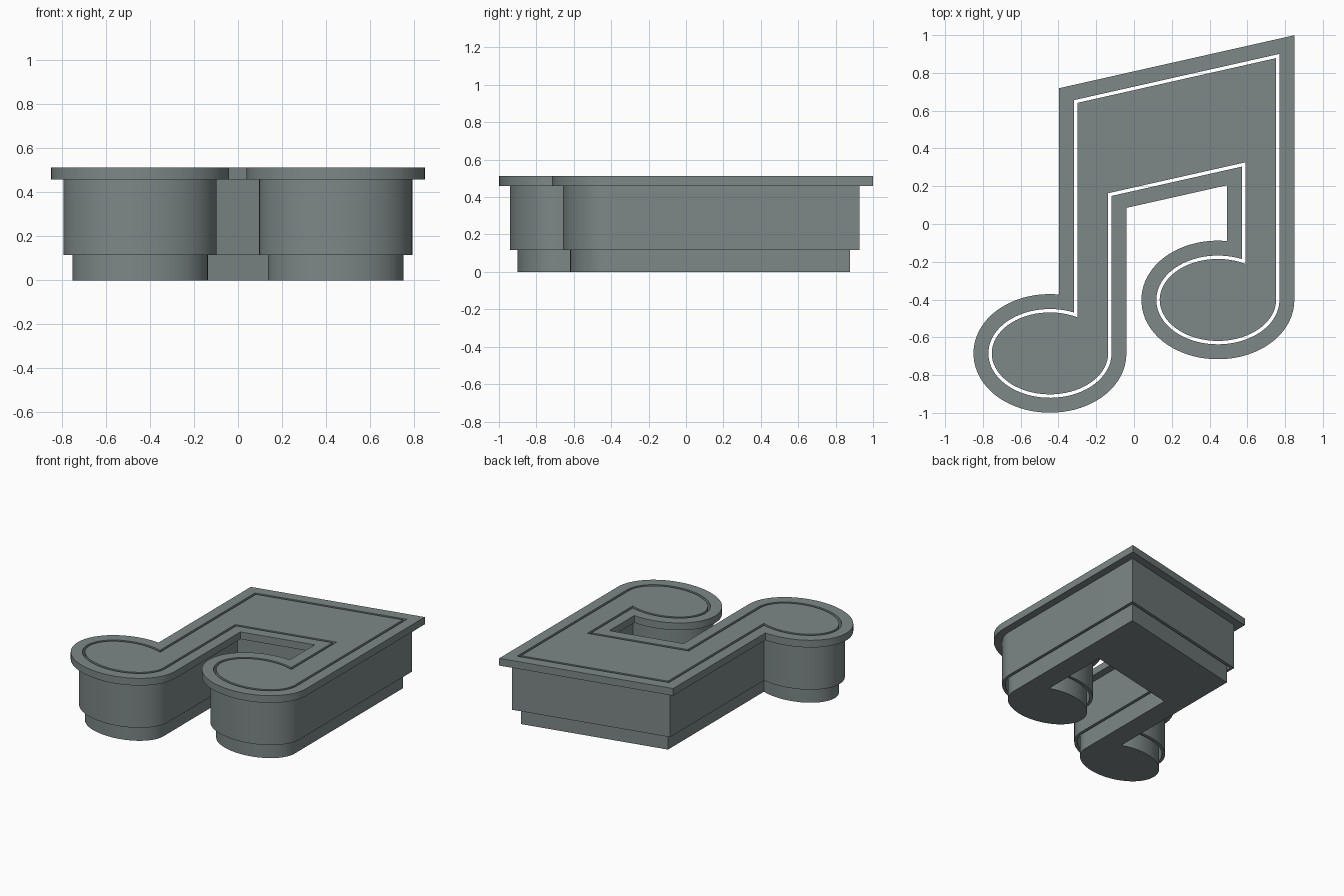
import bpy, bmesh, math

if "Cube" in bpy.data.objects:
    bpy.data.objects.remove(bpy.data.objects["Cube"])

# Music note cutter: a flanged thin-walled ring with a loose stamp plug inside
RX, RY = 0.308, 0.217          # note head radii
STEM = 0.163                   # stem width
HEADS = [(-0.445, -0.685), (0.444, -0.402)]
SLOPE = 0.225                  # tilt of the beam
TOP, FLANGE, WALL = 0.513, 0.459, 0.116
STEPS = 56

gray = bpy.data.materials.new("slate gray")
gray.diffuse_color = (0.205, 0.242, 0.242, 1)
gray.use_nodes = True
gray.node_tree.nodes["Principled BSDF"].inputs["Base Color"].default_value = gray.diffuse_color


def head_point(c, t, d):
    """Point on a note head outline pushed outward by d."""
    nx, ny = math.cos(t) / RX, math.sin(t) / RY
    n = math.hypot(nx, ny)
    return c[0] + RX * math.cos(t) + d * nx / n, c[1] + RY * math.sin(t) + d * ny / n


def head_arc(c, d):
    """Head outline from the stem's inner side round to its outer side."""
    x = c[0] + RX - STEM - d
    lo, hi = 0.0, math.pi
    for _ in range(40):
        mid = (lo + hi) / 2
        if head_point(c, mid, d)[0] > x:
            lo = mid
        else:
            hi = mid
    return [head_point(c, lo + (2 * math.pi - lo) * i / STEPS, d) for i in range(STEPS + 1)]


def outline(d):
    """Whole note outline, counter-clockwise, pushed outward by d."""
    left, right = HEADS
    k = d * math.hypot(1, SLOPE)
    under = lambda x: 0.163 + SLOPE * (x + 0.137) - k
    over = lambda x: 0.878 + SLOPE * (x - 0.752) + k
    xs = (left[0] + RX + d, right[0] + RX - STEM - d,
          right[0] + RX + d, left[0] + RX - STEM - d)
    return (head_arc(left, d) + [(xs[0], under(xs[0])), (xs[1], under(xs[1]))]
            + head_arc(right, d) + [(xs[2], over(xs[2])), (xs[3], over(xs[3]))])


def build(name, profile, closed):
    """Stack outlines (offset, height); closed joins last to first, else cap the ends."""
    bm = bmesh.new()
    loops = [[bm.verts.new((x, y, z)) for x, y in outline(d)] for d, z in profile]
    pairs = list(zip(loops, loops[1:])) + ([(loops[-1], loops[0])] if closed else [])
    for a, b in pairs:
        for i in range(len(a)):
            j = (i + 1) % len(a)
            bm.faces.new((a[i], a[j], b[j], b[i]))
    if not closed:
        bm.faces.new(loops[0][::-1])
        bm.faces.new(loops[-1])
    bmesh.ops.recalc_face_normals(bm, faces=bm.faces)
    mesh = bpy.data.meshes.new(name)
    bm.to_mesh(mesh)
    bm.free()
    mesh.materials.append(gray)
    obj = bpy.data.objects.new(name, mesh)
    bpy.context.collection.objects.link(obj)
    bpy.ops.object.select_all(action='DESELECT')
    obj.select_set(True)
    bpy.context.view_layer.objects.active = obj
    bpy.ops.object.shade_smooth_by_angle(angle=math.radians(30))


# Stamp plug, full height
build("stamp_plug", [(0, 0), (0, TOP)], False)

# Cutter ring: thin wall with a wide flange on top
build("cutter_ring", [(0.018, WALL), (0.04, WALL), (0.04, FLANGE),
                      (0.097, FLANGE), (0.097, TOP), (0.018, TOP)], True)
